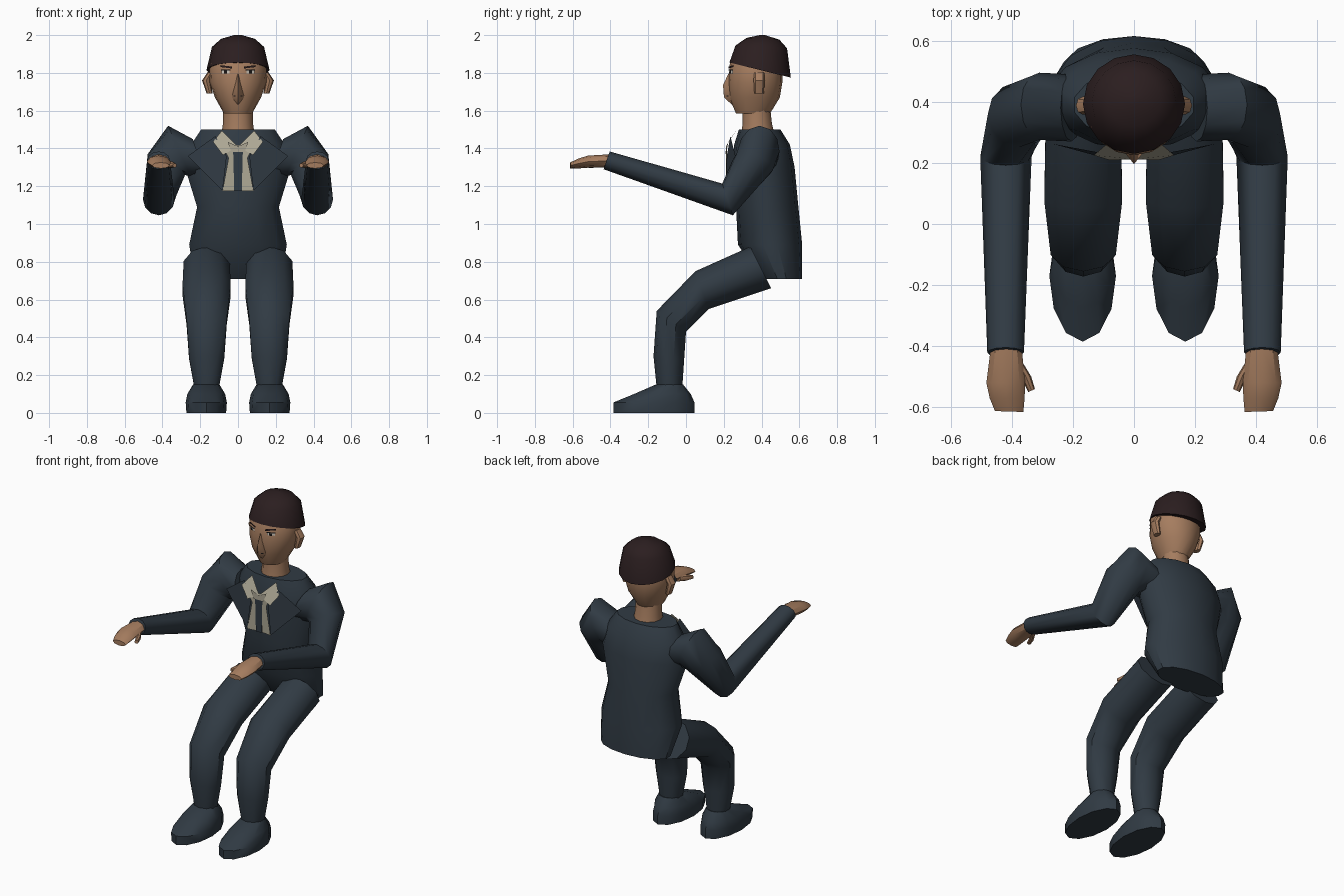
import bpy, bmesh, math
from mathutils import Vector

cube = bpy.data.objects.get("Cube")
if cube:
    bpy.data.objects.remove(cube, do_unlink=True)


def material(name, *rgb):
    m = bpy.data.materials.new(name)
    m.use_nodes = True
    m.diffuse_color = (*rgb, 1)
    m.node_tree.nodes["Principled BSDF"].inputs["Base Color"].default_value = (*rgb, 1)
    return m


SUIT = material("navy suit", .030, .043, .057)
SKIN = material("skin", .38, .205, .115)
HAIR = material("dark hair", .024, .013, .014)
SHIRT = material("cream shirt", .42, .39, .30)
WHITE = material("eye white", .65, .60, .52)
DARK = material("pupil black", .01, .008, .008)


def finish(name, bm, mat, angle=40):
    me = bpy.data.meshes.new(name)
    bm.to_mesh(me)
    bm.free()
    me.materials.append(mat)
    ob = bpy.data.objects.new(name, me)
    bpy.context.collection.objects.link(ob)
    bpy.ops.object.select_all(action="DESELECT")
    ob.select_set(True)
    bpy.context.view_layer.objects.active = ob
    bpy.ops.object.shade_smooth_by_angle(angle=math.radians(angle))
    return ob


def loft(name, rings, mat, n=12, side=1):
    """Closed tube; each ring is (end a, opposite end b, half-width vector)."""
    bm = bmesh.new()
    loops = []
    for a, b, w in rings:
        a, b, w = Vector(a), Vector(b), Vector(w)
        loop = []
        for i in range(n):
            t = math.tau * i / n
            p = (a + b) / 2 + (a - b) / 2 * math.cos(t) + w * math.sin(t)
            loop.append(bm.verts.new((p.x * side, p.y, p.z)))
        loops.append(loop)
    for lo, hi in zip(loops, loops[1:]):
        for i in range(n):
            j = (i + 1) % n
            bm.faces.new((lo[i], lo[j], hi[j], hi[i]))
    bm.faces.new(loops[0])
    bm.faces.new(loops[-1])
    bmesh.ops.recalc_face_normals(bm, faces=bm.faces)
    return finish(name, bm, mat)


def stack(name, levels, mat, x=0, n=12, side=1):
    """Loft of level rings given as (z, front y, back y, half width)."""
    rings = [((x, f, z), (x, b, z), (w, 0, 0)) for z, f, b, w in levels]
    return loft(name, rings, mat, n, side)


def plate(name, points, mat, side=1):
    """Thin flat piece facing the front."""
    bm = bmesh.new()
    face = bm.faces.new([bm.verts.new((x * side, y, z)) for x, y, z in points])
    face.normal_update()
    if face.normal.y > 0:
        face.normal_flip()
    return finish(name, bm, mat)


def face_plate(name, x, z, w, h, mat, side, lift, tilt=0):
    """Small rectangle lying on the curved front of the head."""
    pts = []
    for dx, dz in ((-w, -h), (w, -h), (w, h), (-w, h)):
        px = x + dx
        y = .37 - .143 * math.sqrt(1 - (px / .152) ** 2) - lift
        pts.append((px, y, z + dz + tilt * dx))
    plate(name, pts, mat, side)


# Torso, neck, head
stack("jacket", [(.71, .40, .615, .235), (.89, .275, .615, .265),
                 (1.09, .265, .595, .222), (1.30, .245, .575, .288),
                 (1.42, .255, .55, .255), (1.5, .28, .50, .20)], SUIT, n=14)
stack("neck", [(1.47, .29, .47, .088), (1.53, .30, .455, .08),
               (1.62, .30, .445, .078)], SKIN)
stack("head", [(1.585, .265, .445, .075), (1.67, .228, .497, .122),
               (1.75, .225, .51, .15), (1.85, .232, .51, .152),
               (1.93, .28, .47, .10)], SKIN, n=16)

# Hair cap, lower at the back
loft("hair", [((0, .230, 1.855), (0, .555, 1.775), (.167, 0, 0)),
              ((0, .262, 1.945), (0, .535, 1.93), (.138, 0, 0)),
              ((0, .32, 1.985), (0, .495, 1.975), (.09, 0, 0)),
              ((0, .39, 2.0), (0, .42, 2.0), (.02, 0, 0))], HAIR, n=16)

# Nose wedge
bm = bmesh.new()
bridge, tip, under, left, right, lip = [bm.verts.new(p) for p in (
    (0, .226, 1.80), (0, .196, 1.735), (0, .201, 1.67),
    (.036, .24, 1.67), (-.036, .24, 1.67), (0, .245, 1.63))]
for a in (left, right):
    bm.faces.new((bridge, tip, a))
    bm.faces.new((tip, under, a))
    bm.faces.new((under, lip, a))
bm.faces.new((bridge, left, lip, right))
bmesh.ops.recalc_face_normals(bm, faces=bm.faces)
finish("nose", bm, SKIN)

for s, tag in ((1, "left"), (-1, "right")):
    # Facial details
    face_plate(tag + "_eye", .066, 1.805, .022, .008, WHITE, s, .004)
    face_plate(tag + "_pupil", .066, 1.805, .008, .008, DARK, s, .007)
    face_plate(tag + "_eyelid", .066, 1.815, .025, .003, DARK, s, .006)
    face_plate(tag + "_eyebrow", .062, 1.832, .03, .005, HAIR, s, .006, .12)
    plate(tag + "_nostril", [(x, .199 + x * 1.08, z) for x, z in
          ((.014, 1.674), (.024, 1.674), (.024, 1.681), (.014, 1.681))], DARK, s)
    loft(tag + "_ear", [((.145, .36, 1.80), (.145, .415, 1.80), (.015, 0, .005)),
                        ((.168, .358, 1.76), (.168, .417, 1.76), (.022, 0, 0)),
                        ((.15, .362, 1.69), (.15, .412, 1.69), (.016, 0, 0))],
         SKIN, 8, s)

    # Lapel, collar, shirt front
    plate(tag + "_lapel", [(.12, .235, 1.465), (.265, .262, 1.36),
                           (.082, .212, 1.175), (.06, .216, 1.36)], SUIT, s)
    plate(tag + "_collar", [(0, .212, 1.41), (.085, .265, 1.495),
                            (.132, .225, 1.435), (.08, .209, 1.365)], SHIRT, s)
    plate(tag + "_shirt_front", [(0, .217, 1.42), (.07, .213, 1.39), (.05, .213, 1.35),
                                 (.082, .210, 1.175), (.02, .216, 1.175)], SHIRT, s)

    # Arm from shoulder to wrist
    loft(tag + "_sleeve", [
        ((.24, .38, 1.45), (.17, .38, 1.25), (0, .11, 0)),
        ((.37, .39, 1.52), (.25, .38, 1.25), (0, .11, 0)),
        ((.478, .36, 1.37), (.28, .35, 1.26), (0, .105, -.03)),
        ((.503, .22, 1.13), (.335, .22, 1.13), (0, .028, -.084)),
        ((.48, -.42, 1.337), (.36, -.42, 1.337), (0, -.016, -.047))], SUIT, 12, s)
    loft(tag + "_hand", [
        ((.468, -.40, 1.335), (.368, -.40, 1.335), (0, 0, -.034)),
        ((.483, -.52, 1.33), (.356, -.52, 1.33), (0, 0, -.032)),
        ((.472, -.57, 1.32), (.358, -.57, 1.32), (0, 0, -.026)),
        ((.455, -.612, 1.31), (.362, -.615, 1.31), (0, 0, -.016))], SKIN, 8, s)
    loft(tag + "_thumb", [
        ((.40, -.45, 1.32), (.36, -.46, 1.32), (0, 0, -.018)),
        ((.375, -.49, 1.315), (.336, -.50, 1.315), (0, 0, -.018)),
        ((.346, -.55, 1.31), (.324, -.54, 1.31), (0, 0, -.011))], SKIN, 8, s)

    # Leg from hip to ankle, then shoe
    leg = [((.34, .88), (.45, .66), .128), ((.05, .75), (.12, .55), .134),
           ((-.155, .54), (0, .43), .112), ((-.172, .30), (-.01, .28), .098),
           ((-.155, .13), (-.02, .13), .068)]
    loft(tag + "_trouser_leg", [((.166, *a), (.166, *b), (w, 0, 0))
                                for a, b, w in leg], SUIT, 10, s)
    stack(tag + "_shoe", [(0, -.385, .045, .105), (.055, -.385, .045, .109),
                          (.10, -.275, .025, .10), (.15, -.16, -.015, .07)],
          SUIT, .168, 12, s)

# Necktie
plate("necktie", [(-.026, .209, 1.40), (.026, .209, 1.40),
                  (.02, .209, 1.175), (-.02, .209, 1.175)], SUIT)
plate("necktie_knot", [(0, .207, 1.41), (.055, .207, 1.435), (.035, .207, 1.38),
                       (-.035, .207, 1.38), (-.055, .207, 1.435)], SHIRT)
